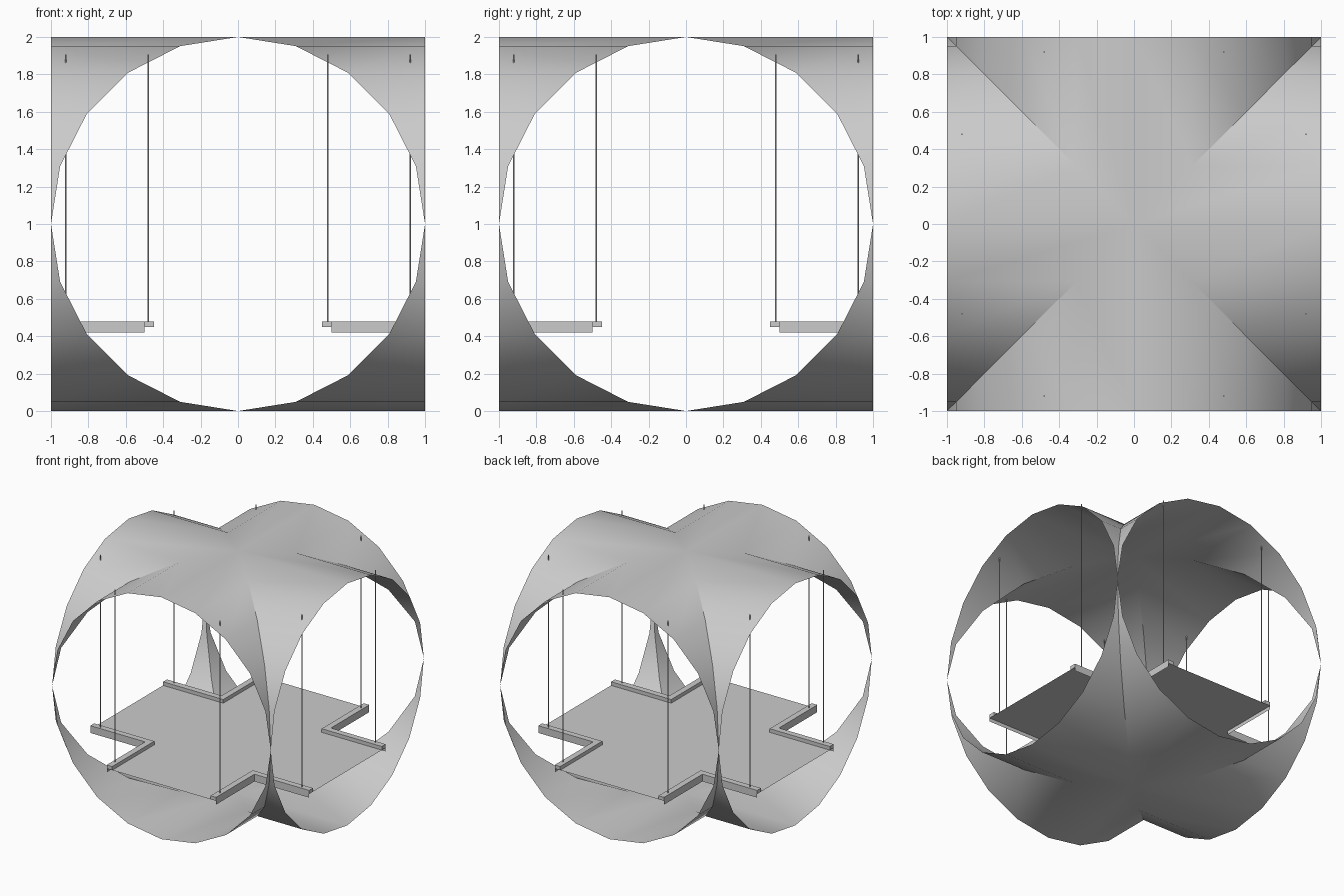
import bpy, bmesh
from math import sin, cos, pi, radians
from mathutils import Matrix

if "Cube" in bpy.data.objects:
    bpy.data.objects.remove(bpy.data.objects["Cube"])

SIDES = 20


def finish(bm, name, smooth=False):
    mesh = bpy.data.meshes.new(name)
    bm.to_mesh(mesh)
    bm.free()
    obj = bpy.data.objects.new(name, mesh)
    bpy.context.collection.objects.link(obj)
    if smooth:
        bpy.ops.object.select_all(action='DESELECT')
        obj.select_set(True)
        bpy.context.view_layer.objects.active = obj
        bpy.ops.object.shade_smooth_by_angle(angle=radians(30))
    return obj


def box(bm, x0, x1, y0, y1, z0, z1, turn):
    m = (turn @ Matrix.Translation(((x0 + x1) / 2, (y0 + y1) / 2, (z0 + z1) / 2))
         @ Matrix.Diagonal((x1 - x0, y1 - y0, z1 - z0, 1)))
    bmesh.ops.create_cube(bm, size=1, matrix=m)


turns = [Matrix.Rotation(k * pi / 2, 4, 'Z') for k in range(4)]

# Shell: two crossing open tubes, keeping only the outer part of each
bm = bmesh.new()
for turn in turns:
    rows = []
    for k in range(SIDES):
        a = 2 * pi * k / SIDES
        y, z = sin(a), 1 + cos(a)
        rows.append([bm.verts.new(turn @ Matrix.Translation((x, y, z)).to_translation())
                     for x in (abs(y), 1)])
    for k in range(SIDES):
        r, s = rows[k], rows[(k + 1) % SIDES]
        bm.faces.new((r[0], r[1], s[1], s[0]))
bmesh.ops.remove_doubles(bm, verts=bm.verts, dist=1e-4)
finish(bm, "crossed_tube_shell", True)

# Cross-shaped floor sheet with thin fascia strips hanging at the notches
bm = bmesh.new()
outline = []
for turn in turns:
    for p in ((1, -.5, .45), (1, .5, .45), (.5, .5, .45)):
        outline.append(bm.verts.new(turn @ Matrix.Translation(p).to_translation()))
bm.faces.new(outline)
for i in range(12):
    if i % 3:
        a, b = outline[i], outline[(i + 1) % 12]
        low = [bm.verts.new((v.co.x, v.co.y, .42)) for v in (a, b)]
        bm.faces.new((b, a, low[0], low[1]))
bmesh.ops.remove_doubles(bm, verts=bm.verts, dist=1e-4)
finish(bm, "cross_floor")

# Corner rails: an L of two bars around each notch
bm = bmesh.new()
for turn in turns:
    box(bm, .45, 1, .45, .5, .45, .48, turn)
    box(bm, .45, .5, .5, 1, .45, .48, turn)
finish(bm, "corner_rails")

# Suspension rods passing through the shell
bm = bmesh.new()
for turn in turns:
    for x, y in ((.92, .48), (.48, .92)):
        bmesh.ops.create_cone(bm, cap_ends=True, segments=8, radius1=.004, radius2=.004,
                              depth=1.45,
                              matrix=turn @ Matrix.Translation((x, y, 1.18)))
finish(bm, "suspension_rods", True)
